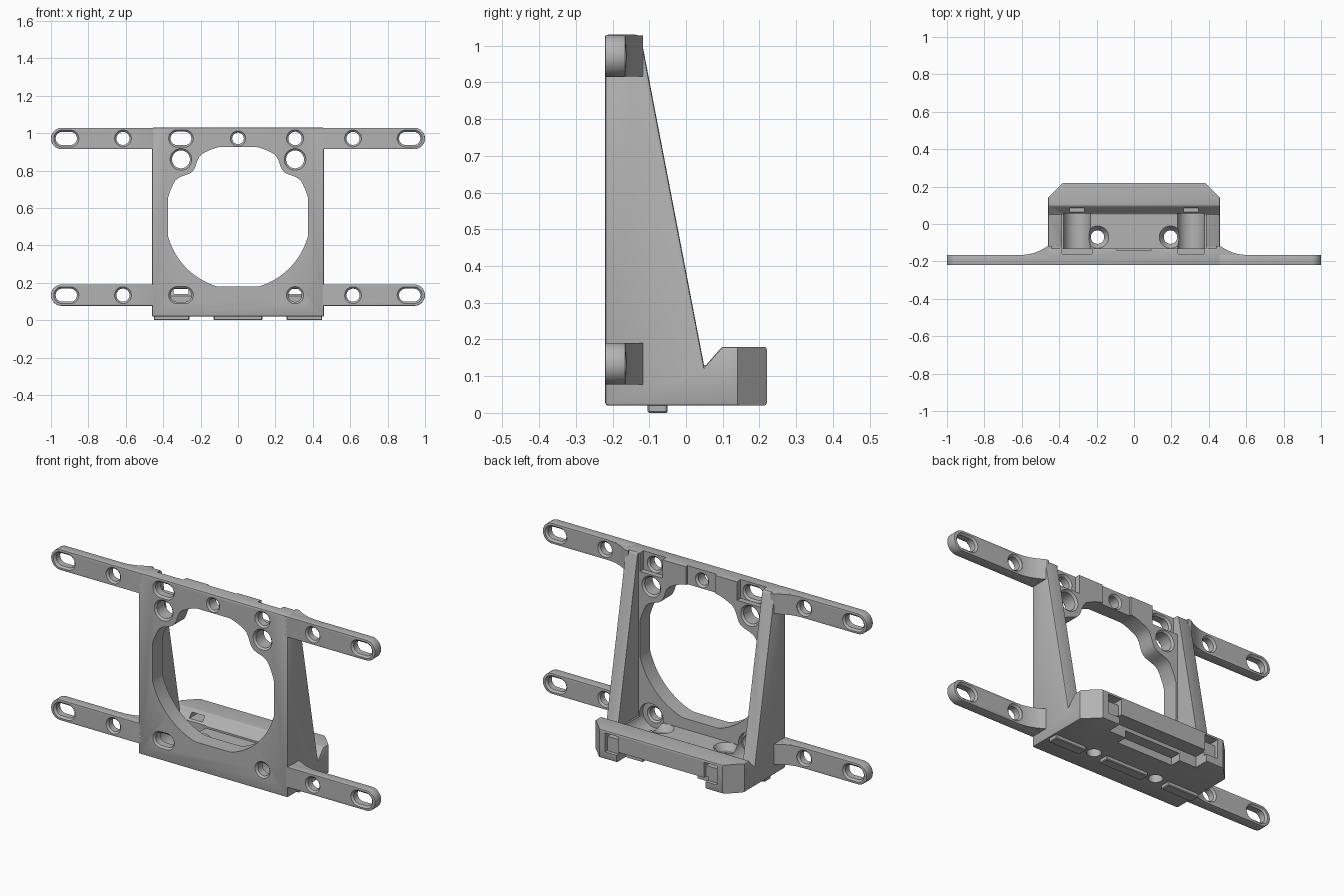
import bpy, bmesh, math
from mathutils import Vector

if "Cube" in bpy.data.objects:
    bpy.data.objects.remove(bpy.data.objects["Cube"])

grey = bpy.data.materials.new("plain grey")
grey.use_nodes = True
COL = (0.45, 0.45, 0.45, 1)
grey.diffuse_color = COL
grey.node_tree.nodes["Principled BSDF"].inputs["Base Color"].default_value = COL

FRONT, BACK, ARM_BACK = -0.22, -0.13, -0.165
TOP_Z, LOW_Z = 0.972, 0.134


# ---- helpers ----
def loft(name, loops):
    """Solid through a stack of matching point loops, capped at both ends."""
    bm = bmesh.new()
    rows = [[bm.verts.new(p) for p in loop] for loop in loops]
    n = len(rows[0])
    for a, b in zip(rows, rows[1:]):
        for i in range(n):
            j = (i + 1) % n
            bm.faces.new((a[i], a[j], b[j], b[i]))
    bm.faces.new(rows[0][::-1])
    bm.faces.new(rows[-1])
    bmesh.ops.recalc_face_normals(bm, faces=bm.faces)
    me = bpy.data.meshes.new(name)
    bm.to_mesh(me)
    bm.free()
    me.materials.append(grey)
    ob = bpy.data.objects.new(name, me)
    bpy.context.scene.collection.objects.link(ob)
    return ob


def prism(name, pts, axis, lo, hi):
    """Extrude a 2D outline along an axis, from lo to hi."""
    def at(p, t):
        q = list(p)
        q.insert(axis, t)
        return Vector(q)
    return loft(name, [[at(p, lo) for p in pts], [at(p, hi) for p in pts]])


def box(name, x, y, z):
    return prism(name, [(x[0], y[0]), (x[1], y[0]), (x[1], y[1]), (x[0], y[1])], 2, *z)


def stadium(cx, cz, half, r, n=32):
    """Outline of a slot; a circle when half is zero."""
    pts = []
    for i in range(n):
        a = 2 * math.pi * (i + 0.5) / n
        c = math.cos(a)
        pts.append((cx + math.copysign(half, c) + r * c, cz + r * math.sin(a)))
    return pts


def hole(cx, cz, half, r, back):
    """Cutter for a through hole with chamfered rims front and back."""
    c = 0.01
    steps = [(FRONT - c, c), (FRONT, c), (FRONT + c, 0), (back - c, 0), (back, c), (back + 0.02, c)]
    return loft("cutter", [[(x, y, z) for x, z in stadium(cx, cz, half, r + d)] for y, d in steps])


def bake(ob):
    """Replace the mesh by its modified result."""
    me = bpy.data.meshes.new_from_object(ob.evaluated_get(bpy.context.evaluated_depsgraph_get()))
    ob.modifiers.clear()
    ob.data = me


def bevel(ob, width, segments=2):
    m = ob.modifiers.new("edge", "BEVEL")
    m.width, m.segments = width, segments
    m.limit_method, m.angle_limit = "ANGLE", math.radians(35)
    bake(ob)


def cut(ob, cutters):
    for c in cutters:
        c.hide_render = True
        m = ob.modifiers.new("cut", "BOOLEAN")
        m.operation, m.solver, m.object = "DIFFERENCE", "EXACT", c
    bake(ob)
    for c in cutters:
        bpy.data.objects.remove(c)


# ---- main bracket: side profile with tapered walls and rear bar ----
side = [(FRONT, 0.02), (FRONT, 1.03), (-0.13, 1.03), (-0.12, 1.01), (0.05, 0.125),
        (0.098, 0.18), (0.22, 0.18), (0.22, 0.02)]
body = prism("bracket_body", side, 0, -0.46, 0.46)
bevel(body, 0.007)

cutters = [box("cutter", (-0.385, 0.385), (BACK, 0.05), (0.12, 1.2))]

# round fan-like opening with flat sides and bulges around two holes
outline = []
for i in range(144):
    a = 2 * math.pi * i / 144
    r = 0.388
    for mid in (45, 135):
        off = abs(math.degrees(a) - mid)
        if off < 16:
            r -= 0.022 * (1 + math.cos(math.pi * off / 16))
    x = max(-0.375, min(0.375, r * math.cos(a)))
    z = max(-0.372, min(0.374, r * math.sin(a)))
    outline.append((x, 0.552 + z))
cutters.append(prism("cutter", outline, 1, FRONT - 0.1, -0.1))

for s in (-1, 1):
    slot = 0.02 if s < 0 else 0
    x = 0.305 * s
    # pocket behind each upper hole, channel behind each lower hole
    cutters.append(box("cutter", (x - 0.07 - slot / 2, x + 0.07 + slot / 2), (-0.16, 0), (0.925, 1.1)))
    cutters.append(prism("cutter", stadium(x, LOW_Z, 0, 0.073), 1, -0.16, 0.055))
    cutters.append(hole(x, TOP_Z, slot, 0.036, -0.16))
    cutters.append(hole(x, LOW_Z, slot, 0.036, -0.16))
    cutters.append(hole(x, 0.86, 0, 0.048, BACK))
    # strap slit through the rear bar, with a groove behind
    cutters.append(box("cutter", (x - 0.04, x + 0.04), (0, 0.3), (0.14, 0.166)))
    cutters.append(box("cutter", (x - 0.04, x + 0.04), (0.2, 0.3), (0.06, 0.166)))
    # clipped rear corners
    corner = [(0.38, 0.22), (0.46, 0.14), (0.56, 0.14), (0.56, 0.32), (0.38, 0.32)]
    cutters.append(prism("cutter", [(s * px, py) for px, py in corner], 2, -0.1, 0.3))
    # countersunk floor screw holes
    steps = [(-0.1, 0.036), (0.085, 0.036), (0.12, 0.06), (0.2, 0.06)]
    cutters.append(loft("cutter", [[(px, py, z) for px, py in stadium(0.195 * s, -0.07, 0, r)]
                                   for z, r in steps]))
# centre hole, its shallow relief, and the stepped recess under the rear bar
cutters.append(hole(0, TOP_Z, 0, 0.031, BACK - 0.012))
cutters.append(box("cutter", (-0.09, 0.09), (BACK - 0.012, 0), (0.9, 1.1)))
cutters.append(box("cutter", (-0.275, 0.275), (0.14, 0.3), (-0.1, 0.08)))
cutters.append(box("cutter", (-0.17, 0.17), (0.08, 0.2), (-0.1, 0.06)))
cut(body, cutters)
parts = [body]

# ---- four slotted arms with flared roots ----
for level, z in (("upper", TOP_Z), ("lower", LOW_Z)):
    for s, label in ((1, "left"), (-1, "right")):
        h = 0.057
        arm = prism(f"{level}_{label}_arm", stadium(0.7 * s, z, 0.3 - h, h), 1, FRONT, ARM_BACK)
        for v in arm.data.vertices:
            if abs(v.co.x) < 0.7:            # square off the inner end
                v.co.x = 0.44 * s
        bevel(arm, 0.009)
        cut(arm, [hole(0.615 * s, z, 0, 0.035, ARM_BACK),
                  hole(0.918 * s, z, 0.022, 0.035, ARM_BACK)])
        flare = [(0.44, ARM_BACK - 0.01), (0.6, ARM_BACK - 0.01)]
        for i in range(9):
            t = i / 8
            flare.append((0.6 - 0.14 * t, ARM_BACK + 0.048 * t * t))
        flare.append((0.44, ARM_BACK + 0.048))
        root = prism(f"{level}_{label}_arm_root", [(s * px, py) for px, py in flare],
                     2, z - h + 0.001, z + h - 0.001)
        # carry the nearby hole's clearance through the root
        cut(root, [prism("cutter", stadium(0.615 * s, z, 0, 0.046), 1, -0.3, 0)])
        parts += [arm, root]

# ---- foot pads under the floor ----
for name, a, b in (("right", -0.45, -0.26), ("middle", -0.13, 0.13), ("left", 0.26, 0.45)):
    pad = box(f"{name}_foot_pad", (a, b), (-0.105, -0.05), (0, 0.03))
    bevel(pad, 0.004, 1)
    parts.append(pad)

# ---- shading ----
bpy.ops.object.select_all(action="DESELECT")
for ob in parts:
    ob.select_set(True)
bpy.context.view_layer.objects.active = body
bpy.ops.object.shade_smooth_by_angle(angle=math.radians(30))
